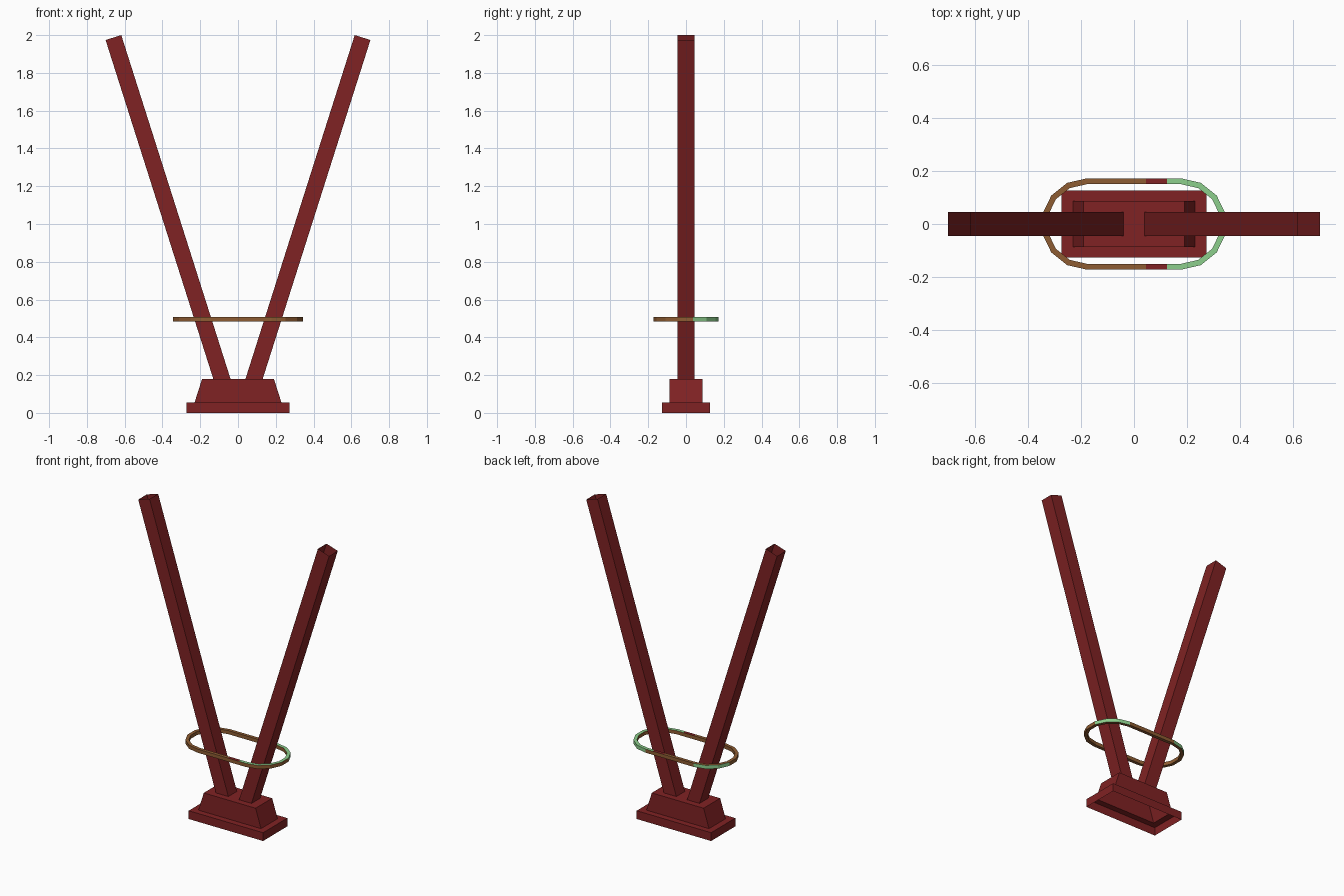
import bpy, bmesh, math

if "Cube" in bpy.data.objects:
    bpy.data.objects.remove(bpy.data.objects["Cube"])


def material(name, rgb):
    m = bpy.data.materials.new(name)
    m.diffuse_color = (*rgb, 1)
    m.use_nodes = True
    m.node_tree.nodes["Principled BSDF"].inputs["Base Color"].default_value = m.diffuse_color
    return m


RED = material("dark red", (0.216, 0.016, 0.017))
BROWN = material("brown", (0.27, 0.107, 0.032))
GREEN = material("pale green", (0.262, 0.62, 0.262))


def finish(bm, name, mats):
    me = bpy.data.meshes.new(name)
    bm.to_mesh(me)
    bm.free()
    for m in mats:
        me.materials.append(m)
    ob = bpy.data.objects.new(name, me)
    bpy.context.collection.objects.link(ob)
    return ob


def bridge(bm, a, b):
    n = len(a)
    return [bm.faces.new((a[i], a[(i + 1) % n], b[(i + 1) % n], b[i])) for i in range(n)]


# Stepped foot: hollow plinth and tapered block, open underneath
bm = bmesh.new()
loops = []
for hx, hy, z in ((0.273, 0.127, 0), (0.273, 0.127, 0.055), (0.23, 0.087, 0.055), (0.19, 0.087, 0.18)):
    loops.append([bm.verts.new((sx * hx, sy * hy, z))
                  for sx, sy in ((-1, -1), (1, -1), (1, 1), (-1, 1))])
for a, b in zip(loops, loops[1:]):
    bridge(bm, a, b)
bm.faces.new(loops[-1])
finish(bm, "stepped_foot", [RED])

# Two leaning square tubes, open at the ends
for side, name in ((-1, "left_post"), (1, "right_post")):
    bm = bmesh.new()
    ends = []
    for inner, outer in (((0.037, 0.172), (0.12, 0.146)), ((0.618, 2.0), (0.701, 1.974))):
        ends.append([bm.verts.new((side * p[0], y, p[1]))
                     for p, y in ((inner, -0.045), (outer, -0.045), (outer, 0.045), (inner, 0.045))])
    faces = bridge(bm, *ends)
    if side < 0:
        bmesh.ops.reverse_faces(bm, faces=faces)
    finish(bm, name, [RED])

# Stadium-shaped hoop around the posts, square in section
CX, R_OUT, R_IN, Z, H = 0.177, 0.172, 0.15, 0.495, 0.012


def hoop_path(r):
    pts = []
    for side, start in ((1, -90), (-1, 90)):
        for i in range(8):
            a = math.radians(start + i * 180 / 7)
            pts.append((side * CX + r * math.cos(a), r * math.sin(a)))
        # colour breaks on the straight runs
        pts += [(x, side * r) for x in ((0.125, 0.045) if side > 0 else (0.045, 0.125))]
    return pts


bm = bmesh.new()
rings = [[bm.verts.new((x, y, z)) for x, y in hoop_path(r)]
         for r, z in ((R_OUT, Z - H), (R_OUT, Z + H), (R_IN, Z + H), (R_IN, Z - H))]
for k in range(4):
    for f in bridge(bm, rings[k], rings[(k + 1) % 4]):
        c = f.calc_center_median()
        if k == 0:      # outer wall: green on the rear part of both round ends
            f.material_index = 1 if c.y > 0.04 and abs(c.x) > CX else 0
        elif k == 1:    # top: brown, a short red band, then green
            f.material_index = 1 if c.x > 0.125 else 2 if c.x > 0.045 else 0
finish(bm, "hoop", [BROWN, GREEN, RED])
